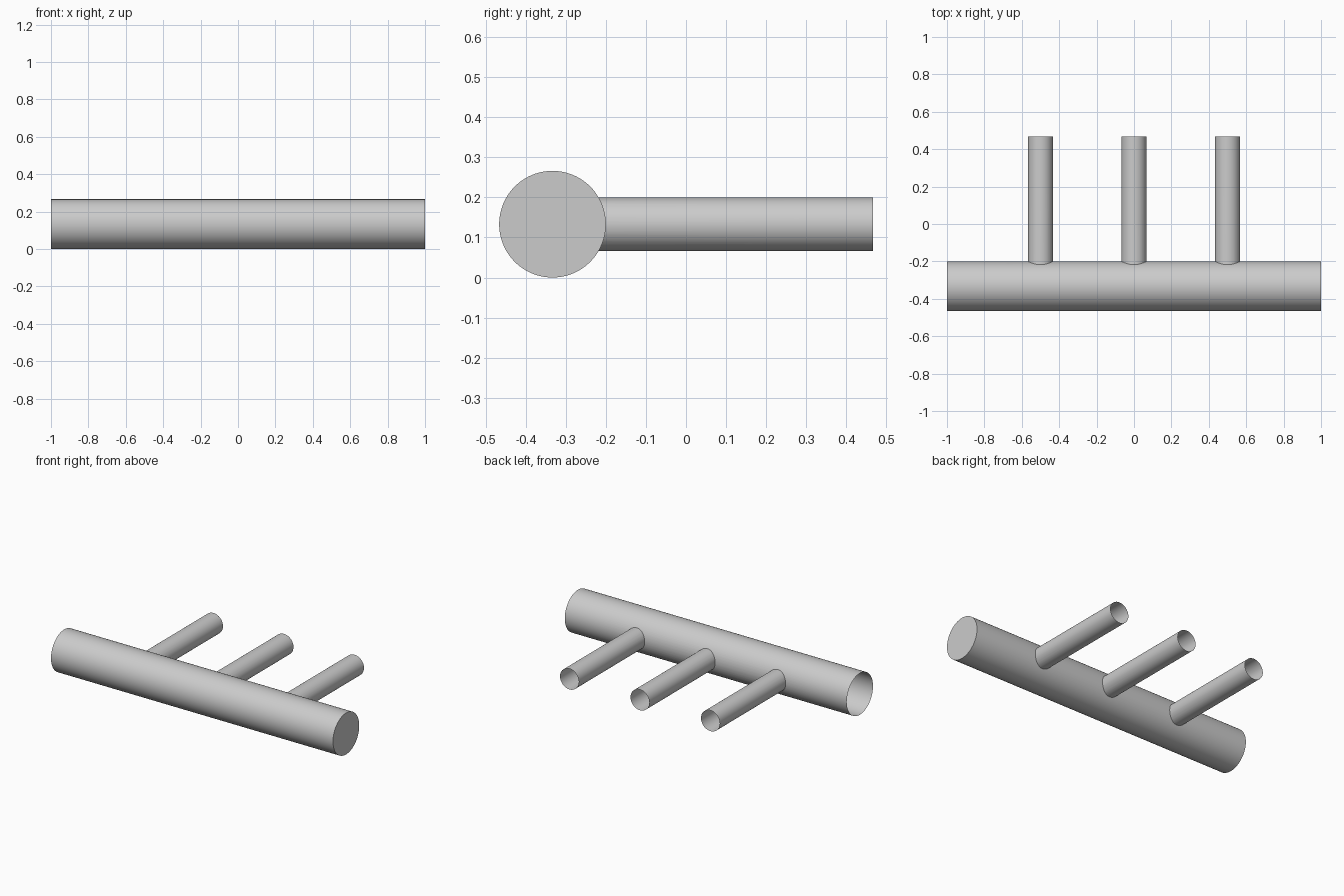
import bpy
import bmesh
import math
from mathutils import Matrix

if "Cube" in bpy.data.objects:
    bpy.data.objects.remove(bpy.data.objects["Cube"], do_unlink=True)

HEADER_R, BRANCH_R = 0.133, 0.0665
AXIS_Y, BACK_Y = -0.333, 0.467
HALF = 1.0

grey = bpy.data.materials.new("pipe_grey")
grey.use_nodes = True
colour = (0.6, 0.6, 0.6, 1)
grey.diffuse_color = colour
grey.node_tree.nodes["Principled BSDF"].inputs["Base Color"].default_value = colour


def rod(name, radius, length, centre, axis, segments):
    """Closed cylinder along the x or y axis."""
    turn = Matrix.Rotation(math.pi / 2, 4, "Y" if axis == "X" else "X")
    bm = bmesh.new()
    bmesh.ops.create_cone(bm, cap_ends=True, segments=segments, radius1=radius,
                          radius2=radius, depth=length,
                          matrix=Matrix.Translation(centre) @ turn)
    mesh = bpy.data.meshes.new(name)
    bm.to_mesh(mesh)
    bm.free()
    mesh.materials.append(grey)
    obj = bpy.data.objects.new(name, mesh)
    bpy.context.collection.objects.link(obj)
    return obj


# Header pipe
header = rod("pipe_manifold", HEADER_R, 2 * HALF, (0, AXIS_Y, HEADER_R), "X", 96)
bpy.ops.object.select_all(action="DESELECT")
bpy.context.view_layer.objects.active = header
header.select_set(True)

# Three branch pipes fused into the header
for x in (-0.5, 0, 0.5):
    branch = rod("branch_pipe", BRANCH_R, BACK_Y - AXIS_Y,
                 (x, (BACK_Y + AXIS_Y) / 2, HEADER_R), "Y", 64)
    fuse = header.modifiers.new("fuse", "BOOLEAN")
    fuse.operation = "UNION"
    fuse.solver = "EXACT"
    fuse.object = branch
    bpy.ops.object.modifier_apply(modifier=fuse.name)
    bpy.data.objects.remove(branch, do_unlink=True)

# Open the branch mouths and one header end; the other end stays closed
bm = bmesh.new()
bm.from_mesh(header.data)
mouths = [f for f in bm.faces
          if all(v.co.y > BACK_Y - 0.001 for v in f.verts)
          or all(v.co.x < -HALF + 0.001 for v in f.verts)]
bmesh.ops.delete(bm, geom=mouths, context="FACES")
bm.to_mesh(header.data)
bm.free()

bpy.ops.object.shade_smooth_by_angle(angle=math.radians(30))
